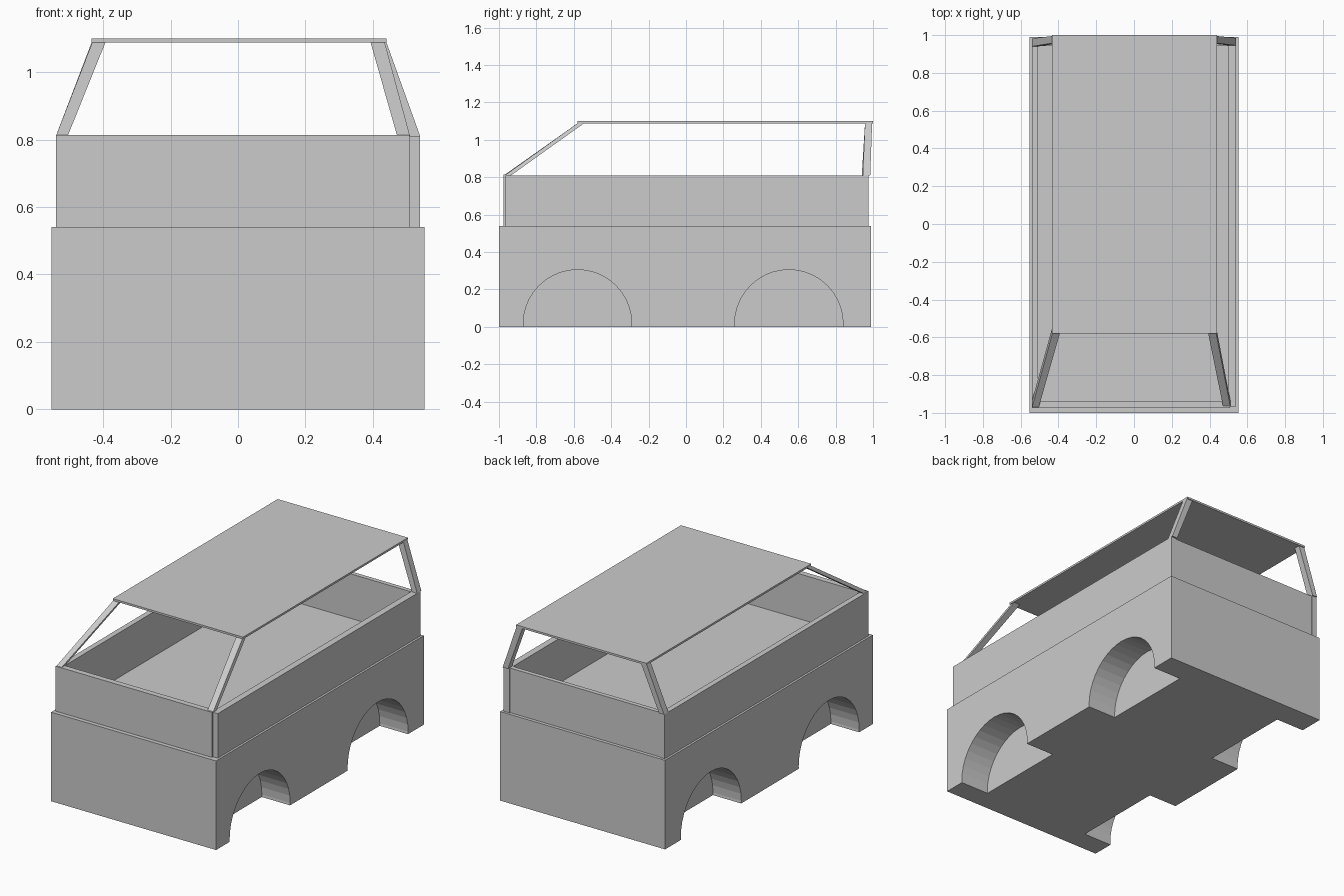
import bpy
import math

if "Cube" in bpy.data.objects:
    bpy.data.objects.remove(bpy.data.objects["Cube"])


def prism(name, bottom, top):
    """Six-sided solid between two rectangles (x0, x1, y0, y1, z)."""
    verts = []
    for x0, x1, y0, y1, z in (bottom, top):
        verts += [(x0, y0, z), (x1, y0, z), (x1, y1, z), (x0, y1, z)]
    faces = [(3, 2, 1, 0), (4, 5, 6, 7)]
    faces += [(i, (i + 1) % 4, 4 + (i + 1) % 4, 4 + i) for i in range(4)]
    mesh = bpy.data.meshes.new(name)
    mesh.from_pydata(verts, [], faces)
    obj = bpy.data.objects.new(name, mesh)
    bpy.context.collection.objects.link(obj)
    return obj


def box(name, x0, x1, y0, y1, z0, z1):
    return prism(name, (x0, x1, y0, y1, z0), (x0, x1, y0, y1, z1))


# Lower body with four wheel wells
body = box("lower_body", -0.553, 0.553, -1.0, 0.99, 0.0, 0.54)
for y in (-0.58, 0.55):
    for side in (-1, 1):
        bpy.ops.mesh.primitive_cylinder_add(
            vertices=40, radius=0.29, depth=0.4,
            location=(side * 0.563, y, 0.015), rotation=(0, math.pi / 2, 0))
        cutter = bpy.context.object
        cutter.name = "wheel_well_cutter"
        cutter.hide_render = True
        cutter.hide_set(True)
        cut = body.modifiers.new("wheel_well", 'BOOLEAN')
        cut.operation = 'DIFFERENCE'
        cut.solver = 'EXACT'
        cut.object = cutter

# Open upper body walls
LOW, SILL = 0.54, 0.81
box("left_wall", -0.54, -0.507, -0.94, 0.975, LOW, SILL)
box("right_wall", 0.50, 0.54, -0.965, 0.975, LOW, SILL)
box("front_wall", -0.54, 0.508, -0.975, -0.94, LOW, SILL + 0.003)
box("rear_wall", -0.507, 0.50, 0.943, 0.97, LOW, SILL)

# Flat roof panel
ROOF = 1.088
box("roof", -0.434, 0.44, -0.58, 1.0, ROOF, 1.1)

# Slanted roof pillars
pillars = {
    "front_left_pillar": ((-0.54, -0.505, -0.973, -0.937), (-0.432, -0.393, -0.58, -0.545)),
    "front_right_pillar": ((0.472, 0.51, -0.968, -0.935), (0.393, 0.435, -0.58, -0.545)),
    "rear_left_pillar": ((-0.54, -0.507, 0.94, 0.982), (-0.434, -0.395, 0.957, 0.995)),
    "rear_right_pillar": ((0.505, 0.54, 0.945, 0.985), (0.40, 0.44, 0.957, 0.995)),
}
for name, (foot, head) in pillars.items():
    prism(name, foot + (SILL,), head + (ROOF,))
